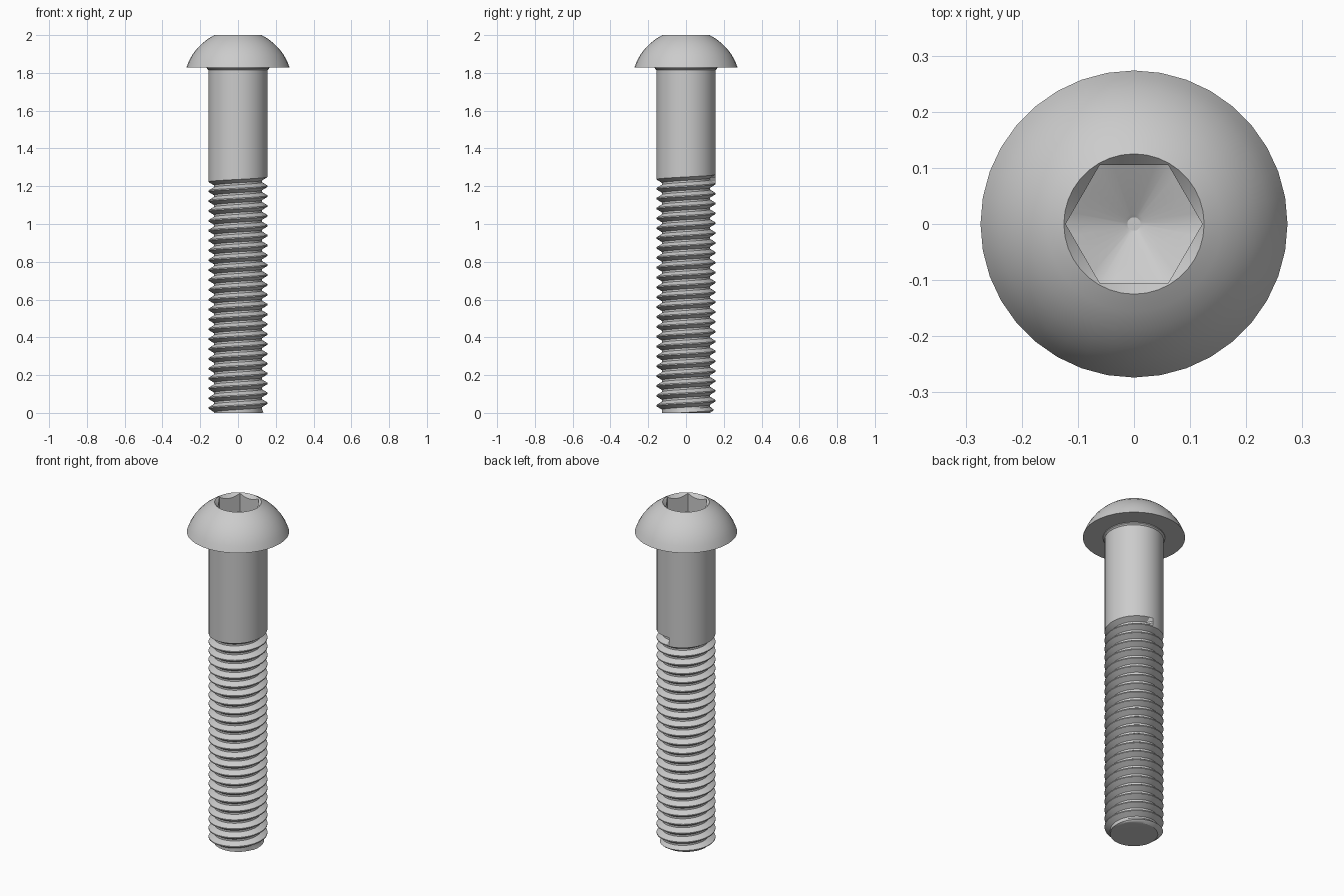
import bpy, bmesh
from math import pi, sin, cos, radians

cube = bpy.data.objects.get("Cube")
if cube:
    bpy.data.objects.remove(cube, do_unlink=True)

steel = bpy.data.materials.new("grey_steel")
steel.use_nodes = True
GREY = (0.6, 0.6, 0.6, 1)
steel.diffuse_color = GREY
steel.node_tree.nodes["Principled BSDF"].inputs["Base Color"].default_value = GREY

R, ROOT, PITCH = 0.157, 0.127, 0.0522   # shank radius, thread root, thread pitch
UNDER, TOP = 1.828, 2.0                 # head underside and top


def make_object(name, verts, faces, angle):
    mesh = bpy.data.meshes.new(name)
    mesh.from_pydata(verts, [], faces)
    bm = bmesh.new()
    bm.from_mesh(mesh)
    bmesh.ops.remove_doubles(bm, verts=bm.verts, dist=1e-5)
    bmesh.ops.dissolve_degenerate(bm, edges=bm.edges, dist=1e-5)
    rim = [e for e in bm.edges if e.is_boundary]
    bmesh.ops.holes_fill(bm, edges=rim, sides=0)
    bmesh.ops.recalc_face_normals(bm, faces=bm.faces)
    bm.to_mesh(mesh)
    bm.free()
    mesh.materials.append(steel)
    ob = bpy.data.objects.new(name, mesh)
    bpy.context.collection.objects.link(ob)
    bpy.ops.object.select_all(action="DESELECT")
    ob.select_set(True)
    bpy.context.view_layer.objects.active = ob
    bpy.ops.object.shade_smooth_by_angle(angle=radians(angle))
    return ob


# Shank with a helical thread: each column climbs one pitch per turn
def thread_point(height, radius):
    if height <= 0:
        return 0.0, ROOT
    if height >= 1.3:
        return UNDER, R
    return height, min(radius, ROOT + 0.005 + height)


tooth = [(0, R), (0.006, R), (0.024, ROOT), (0.034, ROOT)]
columns = 48
start = pi / 2
verts, faces = [], []
for c in range(columns):
    t = c / columns
    angle = start + 2 * pi * t
    for turn in range(-26, 3):
        for dz, r in tooth:
            z, r = thread_point(1.21 + PITCH * (t + turn) + dz, r if turn < 0 else R)
            verts.append((r * cos(angle), r * sin(angle), z))
rows = len(verts) // columns
for c in range(columns):
    last = c == columns - 1
    shift = len(tooth) if last else 0     # the seam joins one turn higher
    a, b = c * rows, ((c + 1) % columns) * rows + shift
    for i in range(rows - 1 - shift):
        faces.append((a + i, b + i, b + i + 1, a + i + 1))
make_object("threaded_shank", verts, faces, 28)


# Button head with a chamfered hexagonal socket
def hexagon(angle, apothem=0.1055):
    return apothem / cos(angle % (pi / 3) - pi / 6)


def head_profile(h):
    dome = [(0.287 * cos(radians(a)), 1.741 + 0.287 * sin(radians(a)))
            for a in (17.6, 25, 33, 41, 49, 57)]
    fillet = [(R, UNDER - 0.012), (R + 0.008, UNDER - 0.005), (R + 0.009, UNDER)]
    socket = [(0.125, TOP), (h, TOP - 1.1 * (0.125 - h)), (h, 1.89),
              (0.018, 1.842), (0.012, 1.838)]
    return fillet + dome + socket


sides = 36
verts, faces = [], []
for s in range(sides):
    angle = 2 * pi * s / sides
    # the tiny offset keeps corner columns on the corner
    profile = head_profile(hexagon(angle + 1e-7))
    verts += [(r * cos(angle), r * sin(angle), z) for r, z in profile]
count = len(verts) // sides
for s in range(sides):
    a, b = s * count, (s + 1) % sides * count
    faces += [(a + i, b + i, b + i + 1, a + i + 1) for i in range(count - 1)]
make_object("button_head", verts, faces, 30)
